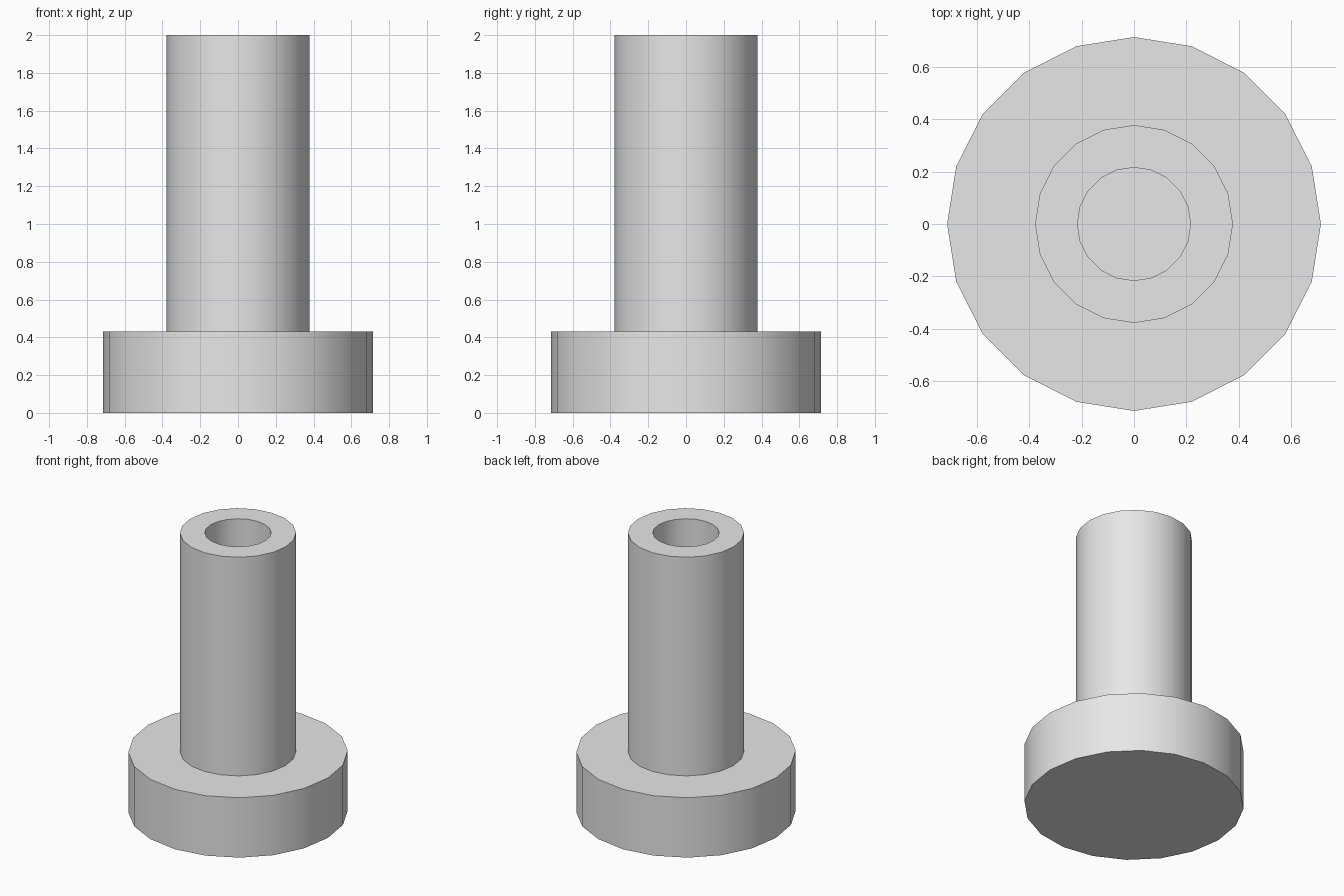
import bpy
import bmesh
import math

cube = bpy.data.objects.get("Cube")
if cube:
    bpy.data.objects.remove(cube, do_unlink=True)

SIDES = 20
BASE_R, TUBE_R, BORE_R = 0.714, 0.378, 0.216
BASE_TOP, TOP = 0.43, 2.0

# Plain grey finish
grey = bpy.data.materials.new("grey")
grey.use_nodes = True
colour = (0.8, 0.8, 0.8, 1)
grey.diffuse_color = colour
grey.node_tree.nodes["Principled BSDF"].inputs["Base Color"].default_value = colour

# Half section: flange, tube wall and blind bore
profile = [(BASE_R, 0), (BASE_R, BASE_TOP), (TUBE_R, BASE_TOP),
           (TUBE_R, TOP), (BORE_R, TOP), (BORE_R, BASE_TOP)]

bm = bmesh.new()
rings = []
for r, z in profile:
    angles = [math.tau * i / SIDES for i in range(SIDES)]
    rings.append([bm.verts.new((r * math.cos(a), r * math.sin(a), z)) for a in angles])

# Walls between neighbouring rings
for low, high in zip(rings, rings[1:]):
    for i in range(SIDES):
        j = (i + 1) % SIDES
        bm.faces.new((low[i], low[j], high[j], high[i]))

# Underside and bore floor
bm.faces.new(rings[0][::-1])
bm.faces.new(rings[-1])

mesh = bpy.data.meshes.new("flanged_tube")
bm.to_mesh(mesh)
bm.free()
mesh.materials.append(grey)
tube = bpy.data.objects.new("flanged_tube", mesh)
bpy.context.collection.objects.link(tube)

# Rounded walls with crisp rims
bpy.ops.object.select_all(action="DESELECT")
tube.select_set(True)
bpy.context.view_layer.objects.active = tube
bpy.ops.object.shade_smooth_by_angle(angle=math.radians(30))
